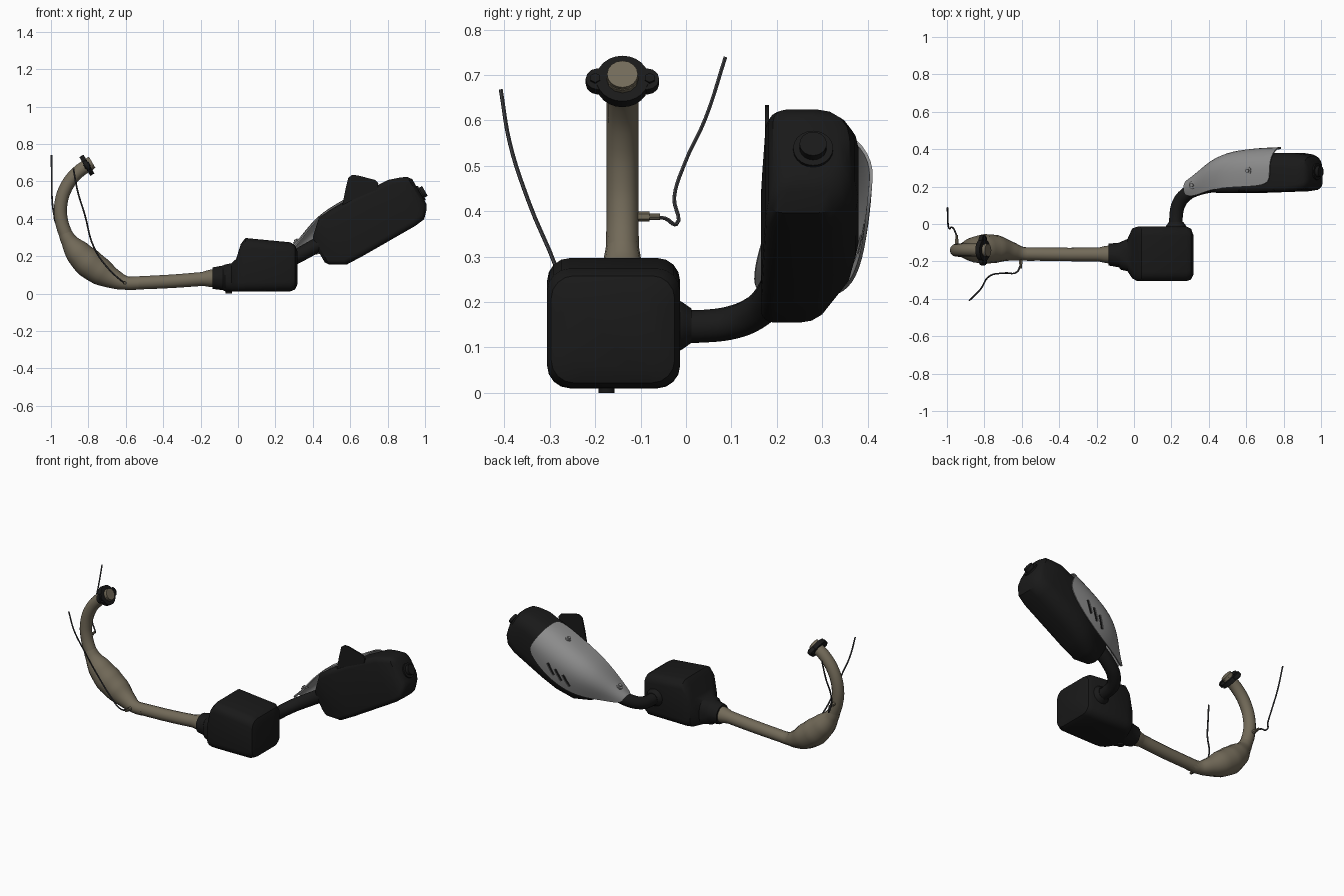
import bpy, bmesh
from math import cos, sin, pi
from mathutils import Vector

if "Cube" in bpy.data.objects:
    bpy.data.objects.remove(bpy.data.objects["Cube"])


def material(name, r, g, b):
    m = bpy.data.materials.new(name)
    m.diffuse_color = (r, g, b, 1)
    m.use_nodes = True
    m.node_tree.nodes["Principled BSDF"].inputs["Base Color"].default_value = m.diffuse_color
    return m


TAN = material("tan_metal", .17, .145, .10)
BLACK = material("black_paint", .01, .01, .01)
GREY = material("grey_metal", .27, .27, .27)
WIRE = material("wire_rubber", .05, .05, .055)


def activate(ob):
    bpy.ops.object.select_all(action='DESELECT')
    ob.select_set(True)
    bpy.context.view_layer.objects.active = ob


def finish(ob, mat, angle=.6):
    ob.data.materials.clear()
    ob.data.materials.append(mat)
    activate(ob)
    bpy.ops.object.shade_smooth_by_angle(angle=angle)
    return ob


def mesh_object(name, bm):
    bmesh.ops.recalc_face_normals(bm, faces=bm.faces)
    me = bpy.data.meshes.new(name)
    bm.to_mesh(me)
    bm.free()
    ob = bpy.data.objects.new(name, me)
    bpy.context.collection.objects.link(ob)
    return ob


def rounded(a0, a1, b0, b1, ra, rb, n=4):
    # rounded rectangle; ra rounds the a0 side, rb rounds the a1 side
    lim = min(a1 - a0, b1 - b0) / 2 * .98
    ra, rb = min(ra, lim), min(rb, lim)
    corners = [(a1 - rb, b1 - rb, rb, 0), (a0 + ra, b1 - ra, ra, 1),
               (a0 + ra, b0 + ra, ra, 2), (a1 - rb, b0 + rb, rb, 3)]
    return [(ca + r * cos((q + i / n) * pi / 2), cb + r * sin((q + i / n) * pi / 2))
            for ca, cb, r, q in corners for i in range(n + 1)]


def loft(name, sections, place, mat):
    bm = bmesh.new()
    rings = [[bm.verts.new(place(s, a, b)) for a, b in rounded(*rect)]
             for s, *rect in sections]
    n = len(rings[0])
    for r, t in zip(rings, rings[1:]):
        for i in range(n):
            j = (i + 1) % n
            bm.faces.new((r[i], r[j], t[j], t[i]))
    bm.faces.new(rings[0])
    bm.faces.new(rings[-1])
    return finish(mesh_object(name, bm), mat)


def tube(name, pts, mat, res=4, steps=5):
    # points are (x, y, z, radius)
    cu = bpy.data.curves.new(name, 'CURVE')
    cu.dimensions = '3D'
    cu.bevel_depth = 1
    cu.bevel_resolution = res
    cu.resolution_u = steps
    cu.use_fill_caps = True
    sp = cu.splines.new('BEZIER')
    sp.bezier_points.add(len(pts) - 1)
    for p, (x, y, z, r) in zip(sp.bezier_points, pts):
        p.co = (x, y, z)
        p.radius = r
        p.handle_left_type = p.handle_right_type = 'AUTO'
    ob = bpy.data.objects.new(name, cu)
    bpy.context.collection.objects.link(ob)
    activate(ob)
    bpy.ops.object.convert(target='MESH')
    return finish(bpy.context.object, mat)


def rod(name, centre, axis, r, depth, mat, sides=20):
    bpy.ops.mesh.primitive_cylinder_add(vertices=sides, radius=r, depth=depth, location=centre)
    ob = bpy.context.object
    ob.name = name
    ob.rotation_euler = Vector(axis).to_track_quat('Z', 'Y').to_euler()
    return finish(ob, mat)


U, W = Vector((.868, 0, .497)), Vector((-.497, 0, .868))   # muffler axis and its up


def can(u, y, w):
    return U * u + W * w + Vector((0, y, 0))


# header pipe, expansion chamber and straight pipe
tube("header_pipe", [(-.79, -.14, .695, .035), (-.86, -.14, .645, .035), (-.918, -.14, .57, .035),
                     (-.948, -.14, .47, .035), (-.943, -.14, .385, .035), (-.915, -.14, .30, .037)], TAN)
tube("expansion_chamber", [(-.925, -.14, .325, .036), (-.905, -.14, .285, .043), (-.86, -.137, .225, .068),
                           (-.80, -.134, .165, .080), (-.73, -.134, .115, .074), (-.66, -.145, .077, .052),
                           (-.60, -.158, .057, .037), (-.53, -.163, .055, .034)], TAN)
tube("straight_pipe", [(-.58, -.16, .055, .035), (-.35, -.163, .066, .036),
                       (-.19, -.163, .078, .037), (-.15, -.163, .081, .046), (-.11, -.163, .083, .050)], TAN)

# mounting flange with two ears
n = Vector((.86, 0, .5))
fc = Vector((-.808, -.14, .686))
rod("flange_disc", fc, n, .058, .026, BLACK, 24)
for side, s in (("left", -1), ("right", 1)):
    rod("flange_ear_" + side, fc + Vector((0, s * .054, 0)), n, .027, .022, BLACK, 12)
    rod("flange_bolt_" + side, fc + Vector((0, s * .060, 0)), n, .012, .034, BLACK, 6)
rod("flange_stub", fc + n * .015, n, .034, .035, TAN, 16)

# catalyst box with its inlet collar
loft("catalyst_box", [
    (-.135, -.222, -.105, .025, .140, .06, .06), (-.08, -.232, -.100, .018, .150, .06, .06),
    (-.07, -.245, -.095, .012, .155, .06, .06), (-.035, -.252, -.080, .010, .162, .05, .05),
    (-.010, -.290, -.025, .010, .185, .05, .05), (.015, -.304, -.015, .010, .265, .05, .05),
    (.040, -.306, -.013, .010, .297, .05, .05), (.280, -.306, -.013, .012, .274, .05, .05),
    (.305, -.297, -.025, .022, .258, .05, .05), (.318, -.270, -.060, .050, .225, .05, .05)],
    lambda s, a, b: (s, a, b), BLACK)
rod("drain_nub", (-.05, -.175, .012), (0, 0, 1), .018, .024, BLACK, 12)

# link pipe from box to muffler
tube("outlet_collar", [(.225, -.04, .148, .068), (.225, -.01, .148, .053), (.225, .012, .148, .038)], BLACK)
tube("link_pipe", [(.225, -.02, .147, .036), (.225, .04, .147, .036), (.238, .105, .156, .037),
                   (.275, .155, .178, .038), (.34, .19, .213, .039), (.46, .215, .28, .04)], BLACK)

# muffler body
loft("muffler_body", [
    (.485, .185, .245, -.085, .045, .03, .03), (.50, .172, .262, -.108, .066, .03, .04),
    (.58, .165, .320, -.154, .140, .03, .07), (.68, .165, .365, -.157, .143, .03, .085),
    (.78, .168, .380, -.157, .143, .03, .09), (1.00, .175, .380, -.157, .128, .03, .08),
    (1.06, .182, .372, -.150, .108, .03, .08), (1.095, .192, .360, -.115, .092, .03, .07),
    (1.112, .215, .335, -.085, .068, .03, .06)], can, BLACK)
rod("muffler_tip_ring", can(1.11, .28, -.02), U, .044, .02, BLACK)
rod("muffler_tip", can(1.112, .28, -.02), U, .030, .055, BLACK)

# hanger bracket plate
bm = bmesh.new()
face = bm.faces.new([bm.verts.new((x, .174, z)) for x, z in
                     ((.55, .43), (.575, .56), (.59, .62), (.61, .634), (.64, .632),
                      (.735, .607), (.75, .59), (.74, .50))])
ext = bmesh.ops.extrude_face_region(bm, geom=[face])
bmesh.ops.translate(bm, vec=(0, .009, 0), verts=[v for v in ext["geom"] if isinstance(v, bmesh.types.BMVert)])
finish(mesh_object("hanger_bracket", bm), BLACK)

# heat shield wrapped over the top and outer side of the muffler: (u, five y/w pairs)
shield_rows = [
    (.345, (.15, .055), (.185, .068), (.21, .064), (.228, .045), (.235, .02)),
    (.42, (.15, .075), (.20, .088), (.25, .083), (.28, .05), (.28, -.005)),
    (.50, (.172, .115), (.245, .122), (.305, .11), (.342, .06), (.325, -.04)),
    (.60, (.192, .148), (.27, .153), (.345, .14), (.392, .06), (.365, -.07)),
    (.75, (.20, .150), (.28, .155), (.36, .142), (.412, .06), (.392, -.07)),
    (.92, (.205, .146), (.28, .151), (.36, .138), (.414, .06), (.404, -.02))]
bm = bmesh.new()
rows = [[bm.verts.new(can(u, y, w)) for y, w in row] for u, *row in shield_rows]
for r, t in zip(rows, rows[1:]):
    for i in range(4):
        bm.faces.new((r[i], r[i + 1], t[i + 1], t[i]))
shield = mesh_object("heat_shield", bm)
sub = shield.modifiers.new("smooth", 'SUBSURF')
sub.levels = sub.render_levels = 2
solid = shield.modifiers.new("thickness", 'SOLIDIFY')
solid.thickness = .007
solid.offset = 0
activate(shield)
for m in ("smooth", "thickness"):
    bpy.ops.object.modifier_apply(modifier=m)

# three slots cut through the shield
for u in (.64, .695, .75):
    bpy.ops.mesh.primitive_cube_add(size=1, location=can(u, .40, -.005), rotation=(0, .46, 0))
    cutter = bpy.context.object
    cutter.name = "slot_cutter"
    cutter.hide_render = True
    cutter.scale = (.016, .12, .075)
    cut = shield.modifiers.new("slot", 'BOOLEAN')
    cut.operation = 'DIFFERENCE'
    cut.object = cutter
    activate(shield)
    bpy.ops.object.modifier_apply(modifier="slot")
    bpy.data.objects.remove(cutter)
finish(shield, GREY)

# shield bolts
for name, u, y, w in (("lower", .41, .208, .085), ("upper", .79, .285, .152)):
    rod("shield_washer_" + name, can(u, y, w), W, .02, .012, GREY, 16)
    rod("shield_bolt_" + name, can(u, y, w + .007), W, .011, .014, GREY, 6)

# sensors and their wires
r = .0045
tube("upper_sensor_wire", [(-.997, .087, .74, r), (-.996, .043, .605, r), (-.994, -.003, .505, r),
                           (-.985, -.026, .43, r), (-.968, -.021, .372, r), (-.955, -.045, .384, r),
                           (-.948, -.065, .387, r)], WIRE, 1)
tube("lower_sensor_wire", [(-.88, -.408, .668, r), (-.858, -.388, .55, r), (-.82, -.348, .425, r),
                           (-.767, -.275, .24, r), (-.69, -.262, .13, r), (-.625, -.256, .07, r),
                           (-.607, -.22, .058, r)], WIRE, 1)
for name, x, y, z in (("upper", -.947, -.105, .388), ("lower", -.606, -.19, .057)):
    d = 1 if name == "upper" else -1
    rod(name + "_sensor_nut", (x, y + d * .012, z), (0, 1, 0), .011, .026, TAN, 6)
    rod(name + "_sensor_body", (x, y + d * .03, z), (0, 1, 0), .007, .035, TAN, 10)
